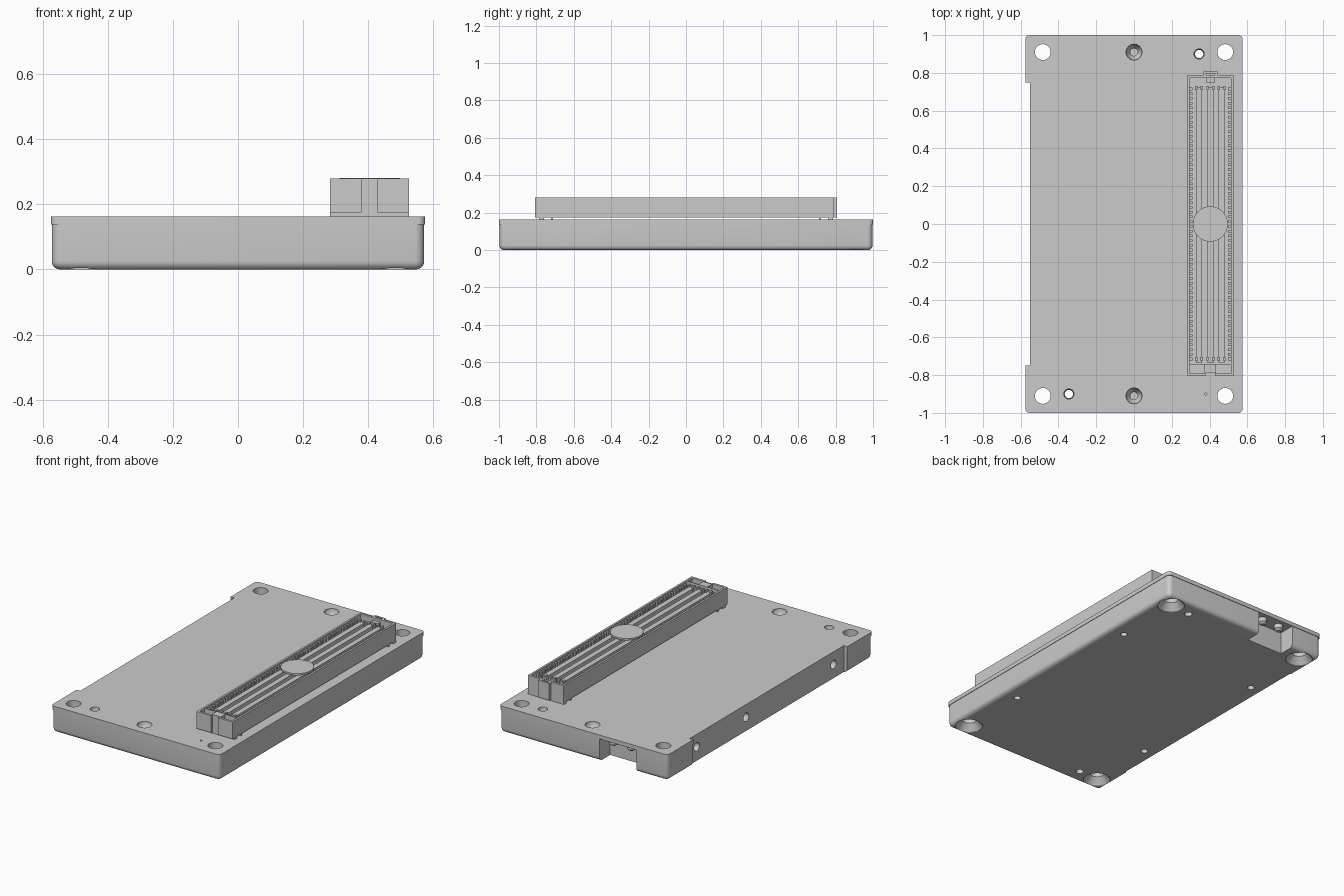
import bpy, bmesh
from math import pi, cos, sin
from mathutils import Matrix, Vector

if "Cube" in bpy.data.objects:
    bpy.data.objects.remove(bpy.data.objects["Cube"])


def make_object(name, bm):
    bmesh.ops.recalc_face_normals(bm, faces=bm.faces)
    mesh = bpy.data.meshes.new(name)
    bm.to_mesh(mesh)
    bm.free()
    obj = bpy.data.objects.new(name, mesh)
    bpy.context.collection.objects.link(obj)
    return obj


def activate(obj):
    bpy.ops.object.select_all(action='DESELECT')
    obj.select_set(True)
    bpy.context.view_layer.objects.active = obj


def box(bm, x0, x1, y0, y1, z0, z1):
    m = Matrix.Translation(((x0 + x1) / 2, (y0 + y1) / 2, (z0 + z1) / 2))
    m = m @ Matrix.Diagonal((x1 - x0, y1 - y0, z1 - z0, 1))
    return bmesh.ops.create_cube(bm, size=1, matrix=m)["verts"]


def lathe(bm, profile, matrix, n=32):
    """Closed solid from (radius, height) points turned around local z."""
    rings = [[bm.verts.new(matrix @ Vector((r * cos(2 * pi * i / n), r * sin(2 * pi * i / n), z)))
              for i in range(n)] for r, z in profile]
    bm.faces.new(rings[0][::-1])
    bm.faces.new(rings[-1])
    for a, b in zip(rings, rings[1:]):
        for i in range(n):
            j = (i + 1) % n
            bm.faces.new((a[i], a[j], b[j], b[i]))


def rounded_slab(name, hx, hy, z0, z1, corner, fillet=0):
    bm = bmesh.new()
    box(bm, -hx, hx, -hy, hy, z0, z1)
    edges = [e for e in bm.edges if abs(e.verts[0].co.z - e.verts[1].co.z) > 0.01]
    bmesh.ops.bevel(bm, geom=edges, offset=corner, segments=6, profile=0.5, affect='EDGES')
    if fillet:
        edges = [e for e in bm.edges if all(abs(v.co.z - z0) < 1e-5 for v in e.verts)]
        bmesh.ops.bevel(bm, geom=edges, offset=fillet, segments=5, profile=0.5,
                        affect='EDGES', clamp_overlap=False)
    return make_object(name, bm)


def cut(targets, bm):
    cutter = make_object("cutter", bm)
    cutter.hide_render = True
    for obj in targets:
        activate(obj)
        mod = obj.modifiers.new("cut", 'BOOLEAN')
        mod.operation = 'DIFFERENCE'
        mod.solver = 'EXACT'
        mod.object = cutter
        bpy.ops.object.modifier_apply(modifier=mod.name)
    bpy.data.objects.remove(cutter)


def at(x, y, z=0):
    return Matrix.Translation((x, y, z))


# Case body and top plate
body = rounded_slab("case_body", 0.572, 0.997, 0, 0.138, 0.028, 0.025)
plate = rounded_slab("top_plate", 0.575, 1.0, 0.138, 0.163, 0.022)

# Long side recess and back cable notch
bm = bmesh.new()
box(bm, -0.7, -0.55, -0.75, 0.75, -0.1, 0.3)
box(bm, -0.36, -0.11, 0.895, 1.1, -0.1, 0.1385)
cut([body, plate], bm)

# Holes: countersunk corners, stepped middle holes, pin holes, bottom and side holes
bm = bmesh.new()
for sx in (-1, 1):
    for sy in (-1, 1):
        lathe(bm, [(0.078, -0.01), (0.078, 0.004), (0.042, 0.045), (0.042, 0.2)],
              at(sx * 0.483, sy * 0.91))
        lathe(bm, [(0.02, -0.01), (0.02, 0.06)], at(sx * 0.48, sy * 0.48), 20)
for s in (-1, 1):
    lathe(bm, [(0.02, 0.05), (0.02, 0.11), (0.032, 0.13), (0.042, 0.15), (0.042, 0.2)],
          at(0, s * 0.91))
    lathe(bm, [(0.022, -0.01), (0.022, 0.13), (0.027, 0.145), (0.027, 0.2)],
          at(s * 0.345, s * 0.9), 24)
lathe(bm, [(0.006, 0.145), (0.006, 0.2)], at(0.38, -0.9), 12)
for y in (0.68, 0.2, -0.65):
    lathe(bm, [(0.026, -0.03), (0.026, 0.08)],
          at(-0.55, y, 0.085) @ Matrix.Rotation(pi / 2, 4, 'Y'), 24)
cut([body, plate], bm)

# Screw heads hanging in the back notch
bm = bmesh.new()
for x in (-0.175, -0.295):
    lathe(bm, [(0.012, 0.10), (0.026, 0.112), (0.026, 0.1385)], at(x, 0.95), 20)
make_object("notch_screws", bm)

# Connector shell: hollow tray with a polarising key and a front groove
X0, X1, Y0, Y1, CX = 0.282, 0.526, -0.806, 0.788, 0.404
bm = bmesh.new()
box(bm, X0, X1, Y0, Y1, 0.175, 0.28)
shell = make_object("connector_shell", bm)
bm = bmesh.new()
box(bm, X0 + 0.012, X1 - 0.012, -0.74, Y1 - 0.014, 0.2, 0.3)
box(bm, CX - 0.025, CX + 0.025, -0.9, Y0 + 0.018, 0.1, 0.3)
for sx in (-1, 1):   # shallow pockets in the front end block
    x = CX + sx * 0.07
    box(bm, x - 0.04, x + 0.04, Y0 + 0.014, -0.745, 0.23, 0.3)
cut([shell], bm)

# Key: a small channel outside the back end wall
bm = bmesh.new()
kx = CX
box(bm, kx - 0.037, kx - 0.024, Y1 - 0.002, 0.808, 0.175, 0.28)
box(bm, kx + 0.024, kx + 0.037, Y1 - 0.002, 0.808, 0.175, 0.28)
box(bm, kx - 0.024, kx + 0.024, 0.797, 0.808, 0.175, 0.28)
box(bm, kx - 0.024, kx + 0.024, 0.75, Y1, 0.19, 0.265)
make_object("connector_key", bm)

# Feet that hold the connector above the plate
bm = bmesh.new()
for sy in (-1, 1):
    for y, w in ((0.772, 0.013), (0.717, 0.006)):
        box(bm, X0, X1, sy * y - w, sy * y + w, 0.162, 0.176)
make_object("connector_feet", bm)

# Long ridges between the contact rows
bm = bmesh.new()
for dx in (-0.059, 0, 0.059):
    box(bm, CX + dx - 0.016, CX + dx + 0.016, -0.735, 0.722, 0.19, 0.265)
make_object("contact_ridges", bm)

# Comb of contacts along both long walls, plus end posts
bm = bmesh.new()
count = 58
for i in range(count):
    y = -0.715 + i * 1.43 / (count - 1)
    box(bm, X0 + 0.011, X0 + 0.028, y - 0.007, y + 0.007, 0.195, 0.27)
    box(bm, X1 - 0.028, X1 - 0.011, y - 0.007, y + 0.007, 0.195, 0.27)
for i in range(6):
    for y in (-0.715, 0.72):
        x = CX - 0.075 + i * 0.03
        box(bm, x - 0.006, x + 0.006, y - 0.01, y + 0.01, 0.195, 0.275)
make_object("contacts", bm)

# Pick-up disc in the middle of the connector
bm = bmesh.new()
lathe(bm, [(0.093, 0.27), (0.093, 0.281)], at(CX, 0), 48)
make_object("pickup_disc", bm)

for obj in list(bpy.context.collection.objects):
    activate(obj)
    bpy.ops.object.shade_smooth_by_angle(angle=pi / 6)
